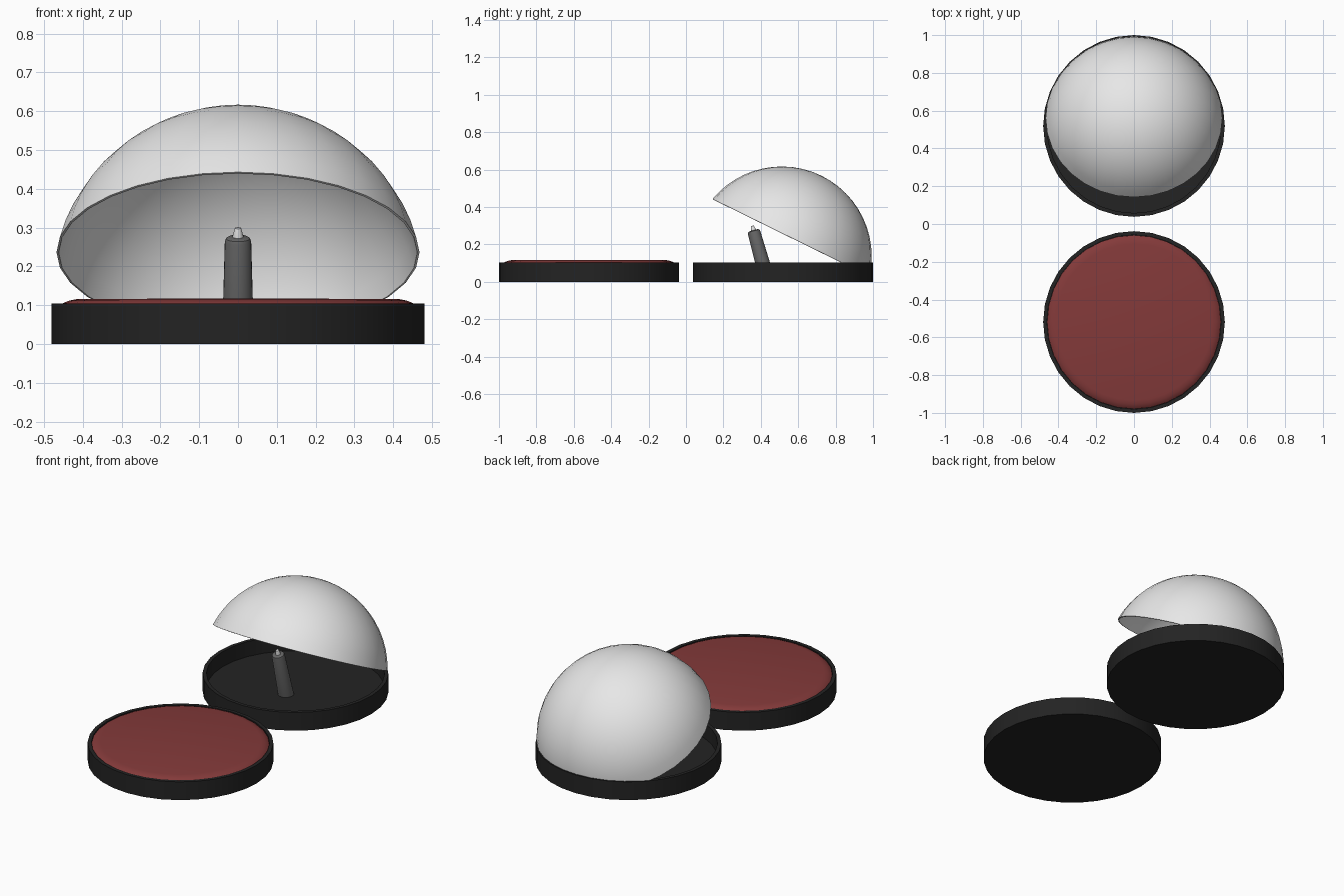
import bpy, bmesh, math
from mathutils import Vector

if "Cube" in bpy.data.objects:
    bpy.data.objects.remove(bpy.data.objects["Cube"])


def material(name, rgb):
    m = bpy.data.materials.new(name)
    m.diffuse_color = (*rgb, 1.0)
    m.use_nodes = True
    m.node_tree.nodes["Principled BSDF"].inputs["Base Color"].default_value = m.diffuse_color
    return m


BLACK = material("black casing", (0.017, 0.017, 0.017))
RED = material("dull red fill", (0.23, 0.042, 0.042))
WHITE = material("pale grey shell", (0.8, 0.8, 0.8))
GREY = material("mid grey post", (0.13, 0.13, 0.13))


def lathe(name, profile, mat, loc, tilt=0.0, segs=32, angle=35):
    """Revolve an (r, z) profile about local z; points at r=0 become poles."""
    bm = bmesh.new()
    rings = []
    for r, z in profile:
        if r < 1e-6:
            rings.append([bm.verts.new((0, 0, z))] * segs)
        else:
            rings.append([bm.verts.new((r * math.cos(2 * math.pi * i / segs),
                                        r * math.sin(2 * math.pi * i / segs), z))
                          for i in range(segs)])
    for a, b in zip(rings, rings[1:]):
        for i in range(segs):
            j = (i + 1) % segs
            corners = list(dict.fromkeys((a[i], a[j], b[j], b[i])))
            bm.faces.new(corners)
    bmesh.ops.recalc_face_normals(bm, faces=bm.faces)
    me = bpy.data.meshes.new(name)
    bm.to_mesh(me)
    bm.free()
    me.materials.append(mat)
    ob = bpy.data.objects.new(name, me)
    ob.location = loc
    ob.rotation_euler.x = tilt
    bpy.context.collection.objects.link(ob)
    bpy.ops.object.select_all(action='DESELECT')
    ob.select_set(True)
    bpy.context.view_layer.objects.active = ob
    bpy.ops.object.shade_smooth_by_angle(angle=math.radians(angle))
    return ob


# two matching shallow trays
R, H, CY = 0.481, 0.104, 0.519
tray = [(0, 0), (R, 0), (R, H), (0.461, H), (0.461, 0.018), (0, 0.018)]
lathe("front_tray", tray, BLACK, (0, -CY, 0))
lathe("rear_tray", tray, BLACK, (0, CY, 0))

# red fill, slightly crowned with a soft edge
lathe("red_fill", [(0, 0.018), (0.46, 0.018), (0.46, 0.098), (0.45, 0.106),
                   (0.435, 0.112), (0.415, 0.116), (0, 0.118)], RED, (0, -CY, 0))

# hollow tilted dome: a spherical cap, outer skin then inner skin
RS, rim, thick = 0.481, math.radians(76.5), 0.006
steps = 12
outer = [(RS * math.sin(rim * i / steps), RS * math.cos(rim * i / steps))
         for i in range(steps + 1)]
inner = [(r * (RS - thick) / RS, z * (RS - thick) / RS) for r, z in reversed(outer)]
lathe("dome_cover", outer + inner, WHITE, (0, 0.512, 0.136), tilt=-math.radians(26.2))

# leaning post with a pale tip
lean = math.radians(15.5)
foot = Vector((0, 0.434, 0.012))
lathe("post", [(0, 0), (0.041, 0), (0.034, 0.262), (0.031, 0.27), (0.024, 0.274),
               (0, 0.274)], GREY, foot, tilt=lean, segs=24)
lathe("post_tip", [(0, 0.265), (0.014, 0.265), (0.014, 0.276), (0.008, 0.298), (0, 0.299)],
      WHITE, foot, tilt=lean, segs=16)
